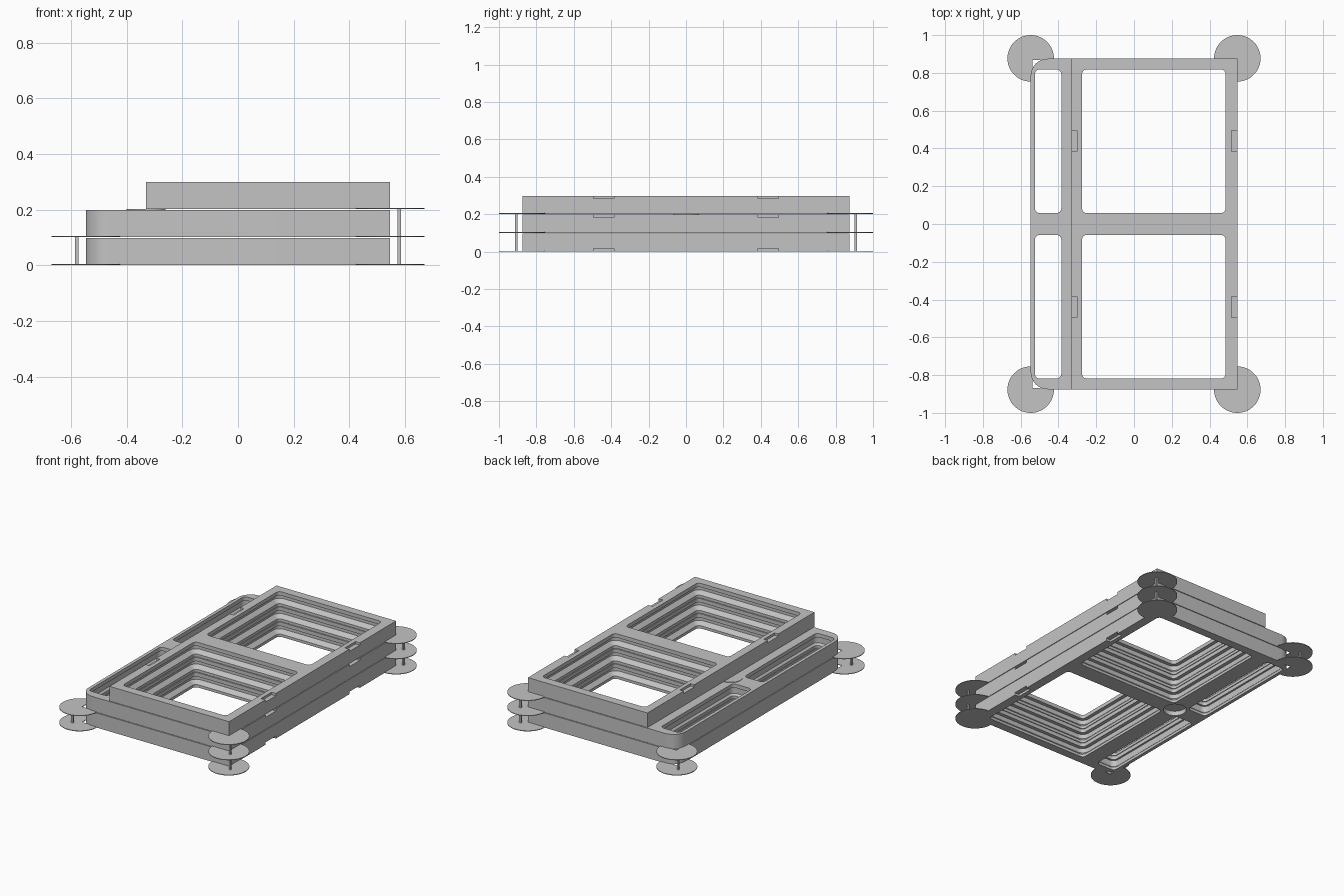
import bpy, bmesh, math

if "Cube" in bpy.data.objects:
    bpy.data.objects.remove(bpy.data.objects["Cube"])

grey = bpy.data.materials.new("plain grey")
grey.diffuse_color = (0.55, 0.55, 0.55, 1)
grey.use_nodes = True
grey.node_tree.nodes["Principled BSDF"].inputs["Base Color"].default_value = grey.diffuse_color


def rounded_rect(x0, x1, y0, y1, radii, n=8):
    """Counter-clockwise outline; radii start at the right-back corner."""
    pts = []
    corners = ((x1, y1, 1, 1), (x0, y1, -1, 1), (x0, y0, -1, -1), (x1, y0, 1, -1))
    for i, (x, y, sx, sy) in enumerate(corners):
        r = radii[i]
        if r == 0:
            pts.append((x, y))
            continue
        for k in range(n + 1):
            a = math.radians(90 * (i + k / n))
            pts.append((x - sx * r + r * math.cos(a), y - sy * r + r * math.sin(a)))
    return pts


def circle(x, y, r, n=40):
    return [(x + r * math.cos(2 * math.pi * k / n), y + r * math.sin(2 * math.pi * k / n)) for k in range(n)]


def loft(name, rings):
    """Closed solid through a stack of (z, outline) rings."""
    bm = bmesh.new()
    loops = [[bm.verts.new((x, y, z)) for x, y in pts] for z, pts in rings]
    bm.faces.new(loops[0][::-1])
    bm.faces.new(loops[-1])
    n = len(loops[0])
    for a, b in zip(loops, loops[1:]):
        for i in range(n):
            j = (i + 1) % n
            bm.faces.new((a[i], a[j], b[j], b[i]))
    bmesh.ops.recalc_face_normals(bm, faces=bm.faces)
    me = bpy.data.meshes.new(name)
    bm.to_mesh(me)
    bm.free()
    ob = bpy.data.objects.new(name, me)
    bpy.context.collection.objects.link(ob)
    me.materials.append(grey)
    return ob


def prism(name, pts, z0, z1):
    return loft(name, [(z0, pts), (z1, pts)])


def box(name, x0, x1, y0, y1, z0, z1):
    return prism(name, [(x0, y0), (x1, y0), (x1, y1), (x0, y1)], z0, z1)


def smooth(ob):
    bpy.ops.object.select_all(action='DESELECT')
    bpy.context.view_layer.objects.active = ob
    ob.select_set(True)
    bpy.ops.object.shade_smooth_by_angle(angle=math.radians(30))


def cut(ob, cutters):
    bpy.context.view_layer.objects.active = ob
    for c in cutters:
        m = ob.modifiers.new("cut", 'BOOLEAN')
        m.operation, m.solver, m.object = 'DIFFERENCE', 'EXACT', c
        bpy.ops.object.modifier_apply(modifier=m.name)
        bpy.data.objects.remove(c)


H = 0.097        # height of one frame
PITCH = 0.101    # spacing of the stack
X, Y = 0.547, 0.875


def window(x0, x1, y0, y1, z, depth):
    """Window cutter with an undercut groove round the inside."""
    profile = ((-0.01, 0), (0.018, 0), (0.018 + depth, depth), (0.072, depth), (0.072, 0), (H + 0.01, 0))
    rings = []
    for dz, o in profile:
        rings.append((z + dz, rounded_rect(x0 - o, x1 + o, y0 - o, y1 + o, [0.025 + o] * 4)))
    return loft("window_cutter", rings)


# Three stacked frames, the top one without the narrow bay
for level, name in enumerate(("bottom_frame", "middle_frame", "top_frame")):
    z = level * PITCH
    top = level == 2
    left, r = (-0.33, 0) if top else (-X, 0.09)
    frame = prism(name, rounded_rect(left, X, -Y, Y, (0, r, r, 0)), z, z + H)
    cutters = []
    for y0, y1 in ((-0.818, -0.058), (0.058, 0.818)):
        cutters.append(window(-0.275, 0.485, y0, y1, z, 0.024))
        if not top:
            cutters.append(window(-0.525, -0.385, y0, y1, z, 0.012))
    # Latch notches in the long sides
    zn = (z - 0.01, z + 0.016) if level == 0 else (z + H - 0.016, z + H + 0.01)
    for yc in (-0.44, 0.44):
        cutters.append(box("notch_cutter", 0.515, 0.6, yc - 0.055, yc + 0.055, *zn))
        if top:
            cutters.append(box("notch_cutter", -0.4, -0.302, yc - 0.055, yc + 0.055, *zn))
    # Blind round socket under the cross of the bars
    if not top:
        cutters.append(prism("socket_cutter", circle(-0.33, 0, 0.07), z - 0.01, z + 0.03))
    cut(frame, cutters)
    smooth(frame)

# Round seat on the middle frame
smooth(prism("round_seat", circle(-0.33, 0, 0.07), PITCH + H - 0.01, PITCH + H + 0.003))

# Thin corner pads, notched to fit the frame corner, joined by slim posts
R = 0.123
arc = [math.radians(-94.7 + 279.4 * k / 48) for k in range(49)]
pad = [(X + R * math.cos(a), 0.877 + R * math.sin(a)) for a in arc] + [(X - 0.01, 0.867)]
for sx in (-1, 1):
    levels = 3 if sx > 0 else 2
    for sy in (-1, 1):
        outline = [(sx * x, sy * y) for x, y in pad]
        for level in range(levels):
            z = level * PITCH
            smooth(prism("corner_pad", outline, z, z + 0.004))
        px, py = sx * 0.579, sy * 0.907
        box("pad_post", px - 0.006, px + 0.006, py - 0.006, py + 0.006, 0.002, (levels - 1) * PITCH + 0.002)
